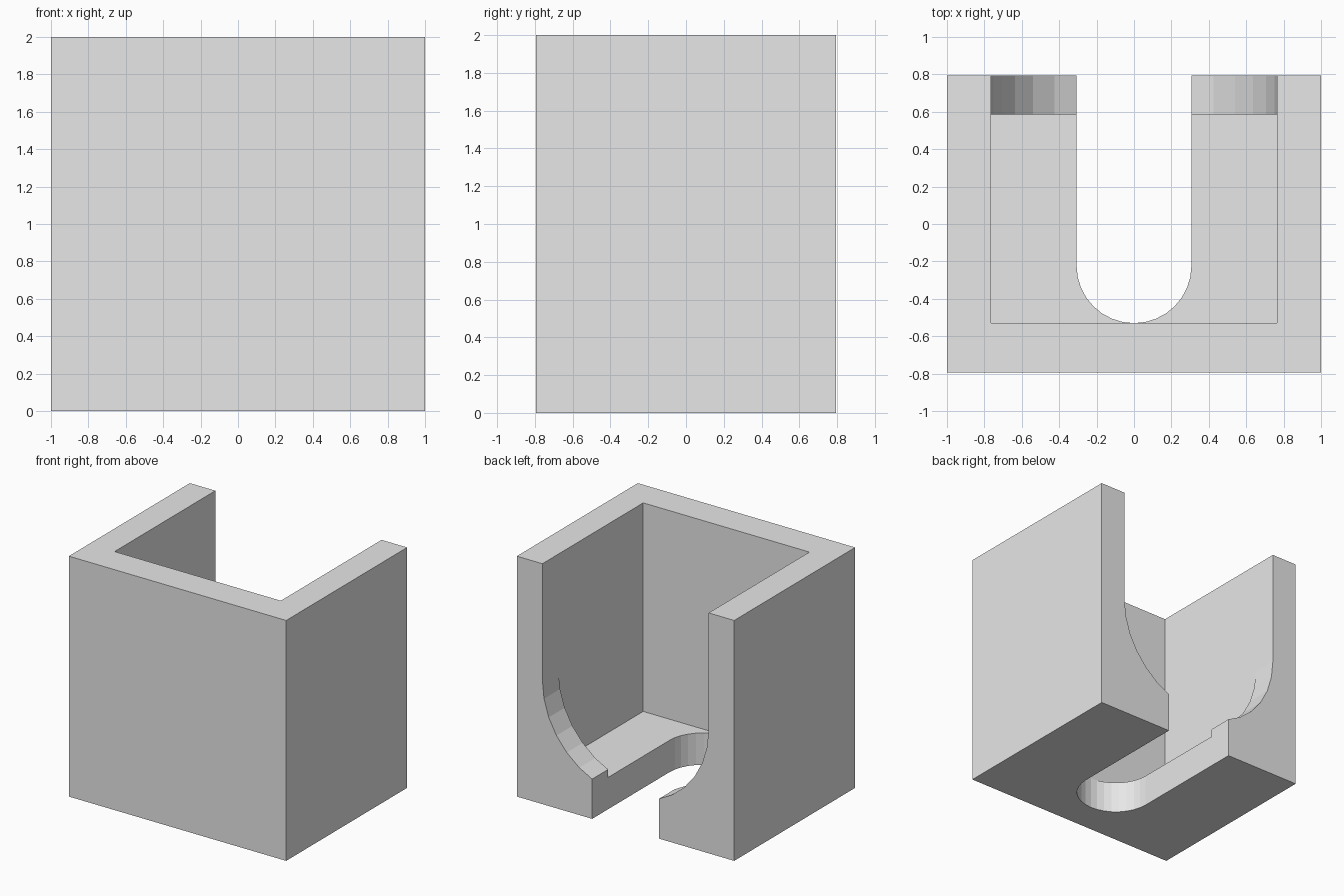
import bpy, bmesh, math

if "Cube" in bpy.data.objects:
    bpy.data.objects.remove(bpy.data.objects["Cube"])

W, D, H = 1.0, 0.795, 2.0            # half width, half depth, height
INNER, FRONT, FLOOR = 0.765, -0.53, 0.265
SLOT_R, SLOT_Y = 0.307, -0.223       # rounded slot in the floor
RIM_Y, ARC_Z = 0.585, 1.03           # arched rim at the open back

grey = bpy.data.materials.new("light_grey")
grey.diffuse_color = (0.8, 0.8, 0.8, 1)
grey.use_nodes = True
grey.node_tree.nodes["Principled BSDF"].inputs["Base Color"].default_value = grey.diffuse_color


def prism(name, outline, offset):
    """Solid made by sweeping a flat outline along an offset."""
    bm = bmesh.new()
    face = bm.faces.new([bm.verts.new(p) for p in outline])
    new = bmesh.ops.extrude_face_region(bm, geom=[face])["geom"]
    bmesh.ops.translate(bm, vec=offset,
                        verts=[v for v in new if isinstance(v, bmesh.types.BMVert)])
    bmesh.ops.recalc_face_normals(bm, faces=bm.faces)
    mesh = bpy.data.meshes.new(name)
    bm.to_mesh(mesh)
    bm.free()
    mesh.materials.append(grey)
    ob = bpy.data.objects.new(name, mesh)
    bpy.context.collection.objects.link(ob)
    return ob


def half_circle(r):
    """Lower half circle from left to right."""
    return [(r * math.cos(math.pi + math.pi * i / 16),
             r * math.sin(math.pi + math.pi * i / 16)) for i in range(17)]


# Outer block
block = prism("holder_body", [(-W, -D, 0), (W, -D, 0), (W, D, 0), (-W, D, 0)], (0, 0, H))

# Square pocket, stopping at the rim
pocket = prism("pocket_cutter", [(-INNER, FRONT, FLOOR), (INNER, FRONT, FLOOR),
                                 (INNER, RIM_Y, FLOOR), (-INNER, RIM_Y, FLOOR)], (0, 0, 3))

# Round-bottomed opening through the rim
arch = [(x, RIM_Y - 0.1, ARC_Z + z) for x, z in half_circle(INNER)]
arch += [(INNER, RIM_Y - 0.1, 3), (-INNER, RIM_Y - 0.1, 3)]
opening = prism("opening_cutter", arch, (0, 1, 0))

# Slot with a rounded end through the floor and rim
slot = [(x, SLOT_Y + y, -0.5) for x, y in half_circle(SLOT_R)]
slot += [(SLOT_R, 2, -0.5), (-SLOT_R, 2, -0.5)]
slot_cut = prism("slot_cutter", slot, (0, 0, 1.2))

# Carve the body
for cutter in (pocket, opening, slot_cut):
    mod = block.modifiers.new(cutter.name, 'BOOLEAN')
    mod.operation = 'DIFFERENCE'
    mod.solver = 'EXACT'
    mod.object = cutter
    cutter.hide_render = True
    cutter.hide_set(True)
